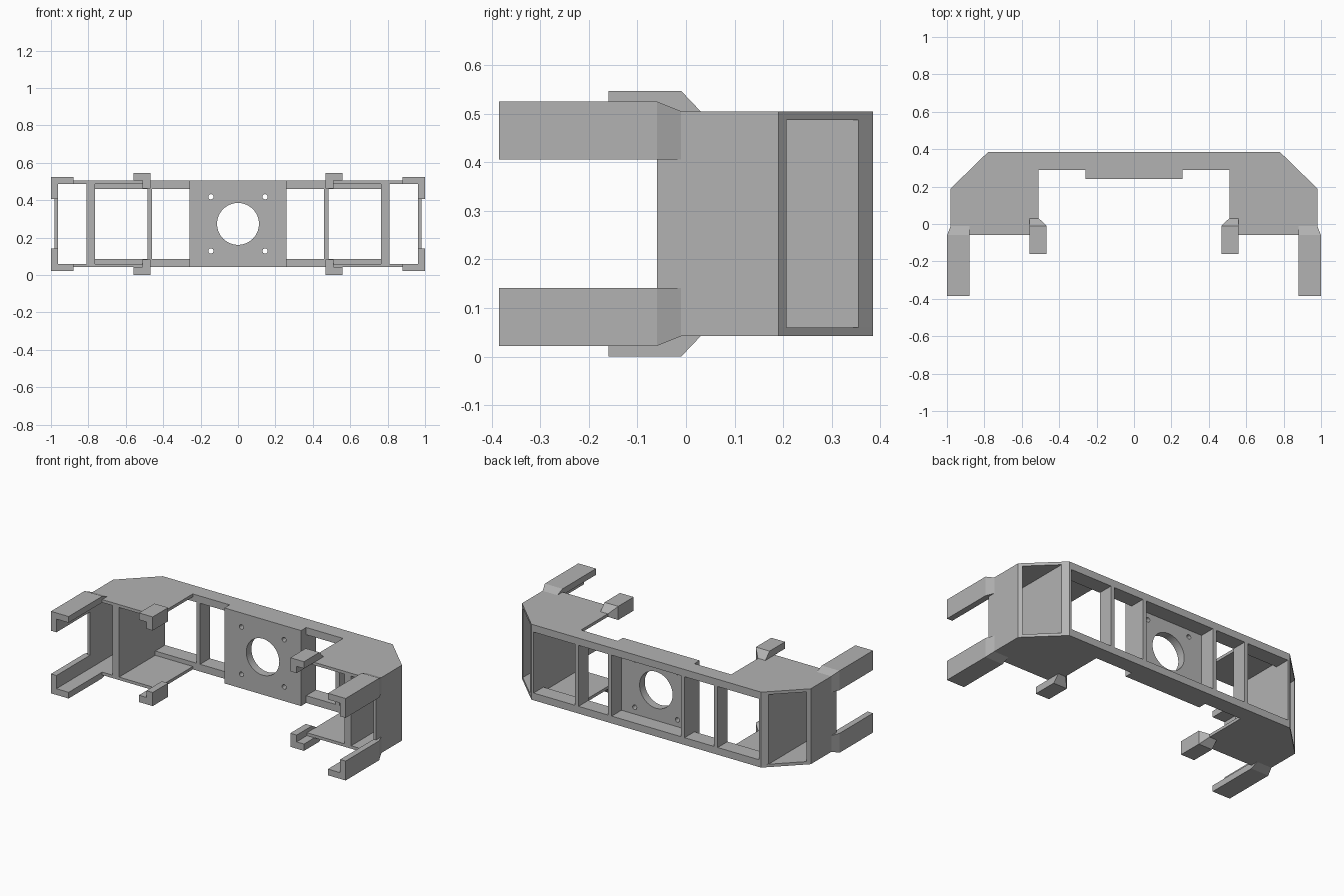
import bpy, bmesh, math

cube = bpy.data.objects.get("Cube")
if cube:
    bpy.data.objects.remove(cube, do_unlink=True)

grey = bpy.data.materials.new("plain_grey")
grey.use_nodes = True
colour = (0.45, 0.45, 0.45, 1)
grey.diffuse_color = colour
grey.node_tree.nodes["Principled BSDF"].inputs["Base Color"].default_value = colour

MID = 0.2735     # mid height, origin of every part
HALF = 0.2315    # half height of the frame
SKIN = 0.2135    # inside of the thin plates
LIP = 0.187      # inside of the thick back beam


def loft(name, rings, mirror=(False, False)):
    """Join matching rings of points into a solid, mirrored in x and/or z."""
    bm = bmesh.new()
    rows = [[bm.verts.new(p) for p in ring] for ring in rings]
    n = len(rows[0])
    for a, b in zip(rows, rows[1:]):
        for i in range(n):
            j = (i + 1) % n
            bm.faces.new((a[i], a[j], b[j], b[i]))
    bm.faces.new(rows[0][::-1])
    bm.faces.new(rows[-1])
    bmesh.ops.recalc_face_normals(bm, faces=bm.faces)
    mesh = bpy.data.meshes.new(name)
    bm.to_mesh(mesh)
    bm.free()
    mesh.materials.append(grey)
    obj = bpy.data.objects.new(name, mesh)
    obj.location.z = MID
    bpy.context.collection.objects.link(obj)
    if any(mirror):
        mod = obj.modifiers.new("mirror", 'MIRROR')
        mod.use_axis = (mirror[0], False, mirror[1])
        mod.use_mirror_merge = False
    return obj


def prism(name, outline, z0, z1, mirror=(False, False)):
    return loft(name, [[(x, y, z) for x, y in outline] for z in (z0, z1)], mirror)


def rect(x0, x1, y0, y1):
    return [(x0, y0), (x1, y0), (x1, y1), (x0, y1)]


X, Z, XZ = (True, False), (False, True), (True, True)

# Thin wing plates with the chamfered back corner
prism("wing_plate", [(0.51, -0.06), (0.98, -0.06), (0.98, 0.19),
                     (0.78, 0.385), (0.51, 0.385)], SKIN, HALF, XZ)

# Thick beams along the back
prism("back_beam", rect(-0.765, 0.765, 0.29, 0.385), LIP, HALF, Z)

# Upright walls and posts
prism("side_wall", [(0.98, -0.06), (0.98, 0.19), (0.963, 0.207), (0.963, -0.06)],
      -SKIN, SKIN, X)
prism("inner_wall", [(0.765, -0.06), (0.81, -0.06), (0.81, 0.355),
                     (0.78, 0.385), (0.765, 0.385)], -SKIN, SKIN, X)
prism("back_post", rect(0.46, 0.485, 0.29, 0.385), -LIP, LIP, X)
prism("centre_post", rect(0.235, 0.26, 0.29, 0.385), -LIP, LIP, X)

# Centre plate with a large bore and four screw holes
plate = prism("centre_plate", rect(-0.26, 0.26, 0.24, 0.29), -HALF, HALF)
holes = [(0, 0, 0.112, 64)]
holes += [(sx * 0.145, sz * 0.145, 0.014, 24) for sx in (-1, 1) for sz in (-1, 1)]
bpy.context.view_layer.objects.active = plate
for x, z, radius, sides in holes:
    bpy.ops.mesh.primitive_cylinder_add(vertices=sides, radius=radius, depth=0.2,
                                        location=(x, 0.265, MID + z),
                                        rotation=(math.pi / 2, 0, 0))
    cutter = bpy.context.object
    cutter.name = "hole_cutter"
    cutter.hide_render = True
    mod = plate.modifiers.new("hole", 'BOOLEAN')
    mod.operation = 'DIFFERENCE'
    mod.solver = 'EXACT'
    mod.object = cutter
    bpy.context.view_layer.objects.active = plate
    bpy.ops.object.modifier_apply(modifier=mod.name)
    bpy.data.objects.remove(cutter, do_unlink=True)


def angle_ring(y, outer, inner, web, top, ledge, toe):
    """L-shaped section: a flange from outer to inner, a web on the outer side."""
    return [(outer, y, top), (outer, y, toe), (web, y, toe),
            (web, y, ledge), (inner, y, ledge), (inner, y, top)]


# Outer arms, flared out of the wing corners
TOP, TOE = 0.2515, 0.1325
loft("outer_arm", [angle_ring(-0.385, 1, 0.88, 0.963, TOP, SKIN, TOE),
                   angle_ring(-0.06, 1, 0.88, 0.963, TOP, SKIN, TOE),
                   angle_ring(-0.01, 0.98, 0.88, 0.963, HALF, SKIN, TOE)], XZ)

# Inner hooks, with a sloped root on the wing plates
TOP, TOE = 0.2735, 0.19
loft("inner_hook", [angle_ring(-0.16, 0.467, 0.56, 0.51, TOP, HALF, TOE),
                    angle_ring(-0.06, 0.467, 0.56, 0.51, TOP, HALF, TOE),
                    angle_ring(-0.01, 0.467, 0.56, 0.51, TOP, HALF - 0.002, TOE),
                    angle_ring(0.03, 0.509, 0.56, 0.512, HALF, HALF - 0.004, SKIN)], XZ)
